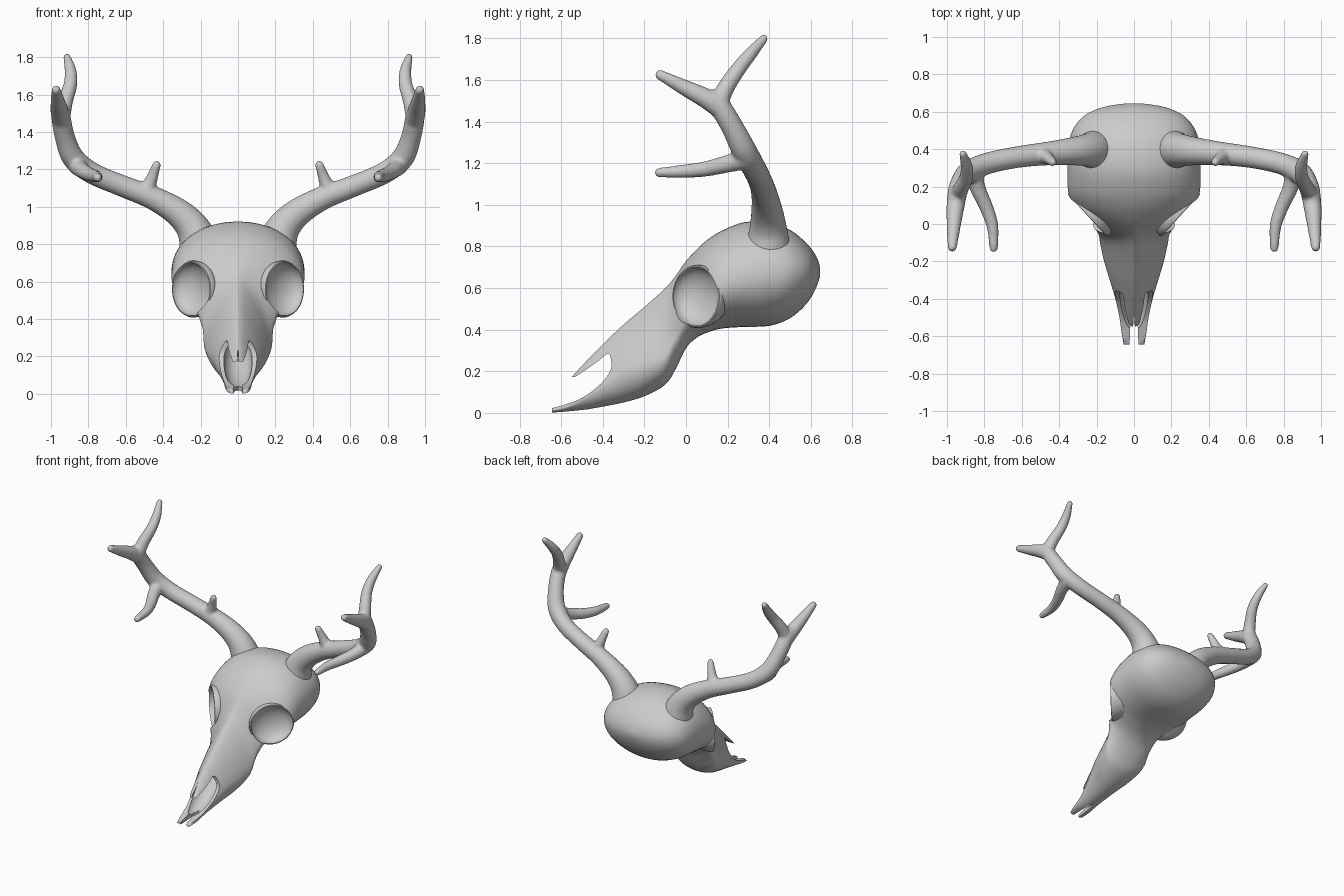
import bpy, bmesh, math
from mathutils import Vector, Matrix

if "Cube" in bpy.data.objects:
    bpy.data.objects.remove(bpy.data.objects["Cube"])


def spline(rows, steps):
    """Catmull-Rom through rows of numbers."""
    out = []
    for i in range(len(rows) - 1):
        a, b, c, d = (rows[max(i - 1, 0)], rows[i], rows[i + 1], rows[min(i + 2, len(rows) - 1)])
        for s in range(steps):
            t = s / steps
            out.append([0.5 * (2 * q + (r - p) * t + (2 * p - 5 * q + 4 * r - u) * t * t
                               + (3 * q - p - 3 * r + u) * t ** 3) for p, q, r, u in zip(a, b, c, d)])
    return out + [list(rows[-1])]


def loft(bm, rings):
    vs = [[bm.verts.new(p) for p in ring] for ring in rings]
    n = len(vs[0])
    for a, b in zip(vs, vs[1:]):
        for i in range(n):
            bm.faces.new((a[i], a[(i + 1) % n], b[(i + 1) % n], b[i]))
    bm.faces.new(vs[0][::-1])
    bm.faces.new(vs[-1])


def finish(bm, name):
    bmesh.ops.recalc_face_normals(bm, faces=bm.faces)
    me = bpy.data.meshes.new(name)
    bm.to_mesh(me)
    bm.free()
    ob = bpy.data.objects.new(name, me)
    bpy.context.collection.objects.link(ob)
    return ob


def activate(ob):
    bpy.ops.object.select_all(action='DESELECT')
    ob.select_set(True)
    bpy.context.view_layer.objects.active = ob


def combine(ob, bm, operation='DIFFERENCE'):
    """Boolean with a helper mesh, keeping the first solver result that is sound."""
    helper = finish(bm, "helper")
    helper.hide_render = True
    for solver in ('MANIFOLD', 'EXACT', 'FLOAT'):
        m = ob.modifiers.new("combine", 'BOOLEAN')
        m.operation, m.solver, m.object = operation, solver, helper
        bpy.context.view_layer.update()
        dg = bpy.context.evaluated_depsgraph_get()
        me = bpy.data.meshes.new_from_object(ob.evaluated_get(dg))
        ob.modifiers.remove(m)
        if len(me.vertices) > 1000 and len(me.vertices) != len(ob.data.vertices):
            ob.data = me
            break
    bpy.data.objects.remove(helper)


# Skull: sections along y (y, top, bottom, half width, widest height, upper roundness)
sections = [
    (-.645, .020, .000, .055, .010, 2.0), (-.57, .145, .006, .068, .03, 1.8),
    (-.50, .227, .013, .078, .07, 1.6), (-.40, .33, .030, .100, .13, 1.45),
    (-.30, .425, .050, .130, .19, 1.4), (-.20, .51, .080, .160, .22, 1.4),
    (-.10, .60, .135, .182, .27, 1.45), (-.05, .66, .210, .192, .38, 1.6),
    (0, .73, .310, .235, .50, 1.8), (.05, .785, .360, .285, .55, 1.95),
    (.10, .83, .385, .325, .58, 2.0), (.17, .875, .405, .352, .61, 2.05),
    (.28, .917, .413, .356, .64, 2.1), (.40, .915, .418, .352, .66, 2.1),
    (.50, .88, .455, .330, .67, 2.1), (.58, .815, .525, .265, .68, 2.1),
    (.625, .755, .60, .165, .68, 2.0), (.645, .70, .66, .04, .68, 2.0)]
rings = []
for y, zt, zb, w, zc, e in spline(sections, 4):
    ring = []
    for k in range(56):
        a = 2 * math.pi * (k + .5) / 56
        c, s = math.cos(a), math.sin(a)
        p = 2 / (e if s > 0 else 2.0)
        ring.append((w * math.copysign(abs(c) ** p, c), y,
                     zc + (zt - zc if s > 0 else zc - zb) * math.copysign(abs(s) ** p, s)))
    rings.append(ring)
bm = bmesh.new()
loft(bm, rings)
skull = finish(bm, "skull")

# Eye sockets, on planes facing forward and outward: raised rim, then a bowl
for side in (-1, 1):
    frame = (Matrix.Translation((side * .247, .050, .56))
             @ Vector((side, -.92, .0)).to_track_quat('Z', 'Y').to_matrix().to_4x4())
    profile = [(.07, -.17), (.115, -.12), (.142, -.07), (.154, -.03), (.157, -.008), (.153, .003), (.146, .005)]
    bm = bmesh.new()
    loft(bm, [[(r * math.cos(a), r * .97 * math.sin(a), h)
               for a in (2 * math.pi * i / 48 for i in range(48))] for r, h in profile])
    bm.transform(frame)
    combine(skull, bm, 'UNION')
    bm = bmesh.new()
    bmesh.ops.create_uvsphere(bm, u_segments=48, v_segments=24, radius=1)
    for v in bm.verts:
        v.co = (v.co.x * .146, v.co.y * .142, v.co.z * (.085 if v.co.z < .001 else .9))
    bm.transform(frame)
    combine(skull, bm)

# Nose notch, seen from the side
notch = spline([(-.66, .018), (-.52, .062), (-.42, .13), (-.365, .20), (-.36, .25), (-.375, .285),
                (-.42, .25), (-.47, .215), (-.535, .172)], 4) + [[-.75, .165], [-.75, .018]]
bm = bmesh.new()
loft(bm, [[(x, y, z) for y, z in notch] for x in (-.4, .4)])
combine(skull, bm)

# Nasal cavity
bm = bmesh.new()
bmesh.ops.create_uvsphere(bm, u_segments=32, v_segments=20, radius=1)
bm.transform(Matrix.Translation((0, -.39, .172)) @ Matrix.Rotation(math.radians(36), 4, 'X')
             @ Matrix.Diagonal((.076, .22, .078, 1)))
combine(skull, bm)

# Slots between the jaw prongs and between the nose tips
for pts, z0, z1 in (([(-.026, -.7), (.026, -.7), (.018, -.5), (0, -.465), (-.018, -.5)], -.1, .1),
                    ([(-.008, -.6), (.008, -.6), (0, -.475)], .12, .35)):
    bm = bmesh.new()
    loft(bm, [[(x, y, z) for x, y in pts] for z in (z0, z1)])
    combine(skull, bm)
activate(skull)
bpy.ops.object.shade_smooth_by_angle(angle=math.radians(40))

# Antler: beam and tines as tapered tubes (x, y, z, radius), fused and mirrored
branches = [
    [(.20, .395, .78, .114), (.238, .395, .88, .092), (.315, .39, .965, .077), (.45, .378, 1.045, .064),
     (.62, .358, 1.112, .058), (.78, .325, 1.18, .058), (.88, .28, 1.26, .060), (.925, .225, 1.37, .054),
     (.945, .165, 1.47, .052), (.95, .13, 1.51, .045)],
    [(.50, .37, 1.06, .055), (.465, .355, 1.14, .034), (.435, .33, 1.225, .023)],
    [(.86, .28, 1.22, .050), (.835, .19, 1.195, .042), (.79, .09, 1.172, .037), (.757, -.01, 1.162, .032),
     (.75, -.13, 1.155, .023)],
    [(.945, .16, 1.47, .052), (.955, .09, 1.515, .048), (.963, 0, 1.56, .039), (.972, -.125, 1.625, .025)],
    [(.945, .15, 1.47, .048), (.925, .19, 1.56, .042), (.897, .25, 1.65, .037), (.895, .31, 1.725, .032),
     (.915, .375, 1.80, .021)]]
bm = bmesh.new()
for rows in branches:
    pts = spline(rows, 6)
    tip, r = Vector(pts[-1][:3]), pts[-1][3]
    d = (tip - Vector(pts[-2][:3])).normalized()
    for a in (.5, .9, 1.3):
        pts.append([*(tip + d * r * math.sin(a)), r * math.cos(a)])
    rings = []
    for i, p in enumerate(pts):
        t = Vector(pts[min(i + 1, len(pts) - 1)][:3]) - Vector(pts[max(i - 1, 0)][:3])
        ref = Vector((1, 0, 0)) if abs(rows[0][0] - rows[-1][0]) < .2 else Vector((0, 1, 0))
        u = t.cross(ref).normalized()
        v = t.cross(u).normalized()
        rings.append([Vector(p[:3]) + p[3] * (u * math.cos(k * math.pi / 12) + v * math.sin(k * math.pi / 12))
                      for k in range(24)])
    loft(bm, rings)
antlers = finish(bm, "antlers")
m = antlers.modifiers.new("fuse", 'REMESH')
m.mode, m.voxel_size, m.use_smooth_shade = 'VOXEL', .009, True
m = antlers.modifiers.new("soften", 'SMOOTH')
m.factor, m.iterations = .5, 8
antlers.modifiers.new("mirror", 'MIRROR').use_mirror_merge = False
